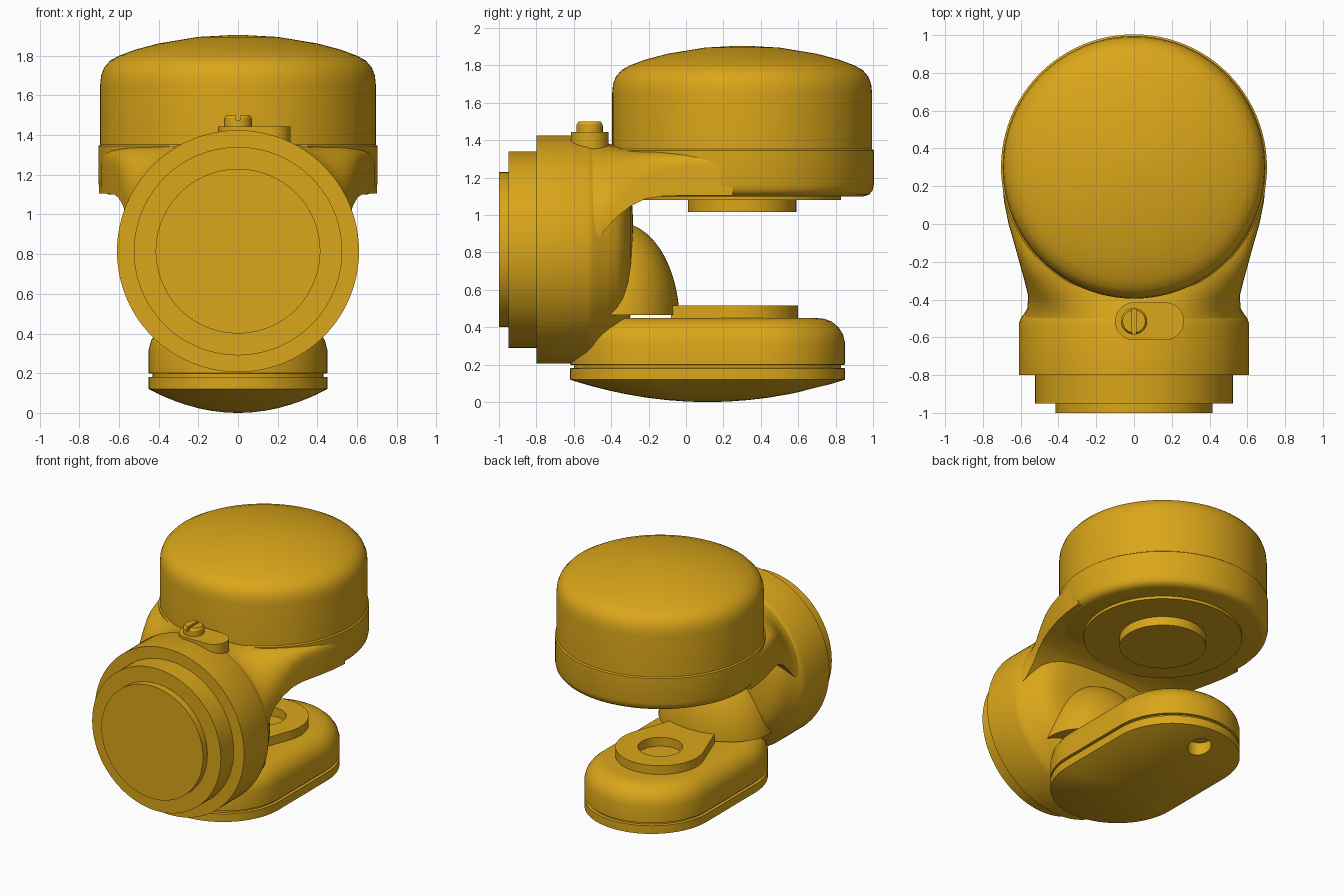
import bpy, bmesh
from math import sin, cos, pi, radians

if "Cube" in bpy.data.objects:
    bpy.data.objects.remove(bpy.data.objects["Cube"])

mat = bpy.data.materials.new("amber")
mat.diffuse_color = (0.70, 0.38, 0.01, 1)
mat.use_nodes = True
mat.node_tree.nodes["Principled BSDF"].inputs["Base Color"].default_value = mat.diffuse_color


def loft(name, rings, angle=32):
    """Skin a list of equal-length point rings and cap both ends."""
    bm = bmesh.new()
    vs = [[bm.verts.new(p) for p in ring] for ring in rings]
    n = len(vs[0])
    for a, b in zip(vs, vs[1:]):
        for i in range(n):
            j = (i + 1) % n
            bm.faces.new((a[i], a[j], b[j], b[i]))
    bm.faces.new(vs[0])
    bm.faces.new(vs[-1])
    bmesh.ops.recalc_face_normals(bm, faces=bm.faces)
    me = bpy.data.meshes.new(name)
    bm.to_mesh(me)
    bm.free()
    ob = bpy.data.objects.new(name, me)
    bpy.context.collection.objects.link(ob)
    me.materials.append(mat)
    smooth(ob, angle)
    return ob


def smooth(ob, angle=32):
    bpy.ops.object.select_all(action='DESELECT')
    ob.select_set(True)
    bpy.context.view_layer.objects.active = ob
    bpy.ops.object.shade_smooth_by_angle(angle=radians(angle))


def lathe(name, profile, center, axis='Z', n=96):
    """Revolve (radius, position) pairs around a z or y axis."""
    rings = []
    for r, h in profile:
        ring = []
        for i in range(n):
            c, s = r * cos(2 * pi * i / n), r * sin(2 * pi * i / n)
            ring.append((center[0] + c, center[1] + s, h) if axis == 'Z'
                        else (center[0] + c, h, center[1] + s))
        rings.append(ring)
    return loft(name, rings)


def cut(ob, cutter):
    m = ob.modifiers.new("cut", 'BOOLEAN')
    m.object, m.operation, m.solver = cutter, 'DIFFERENCE', 'EXACT'
    cutter.hide_render = True
    bpy.context.view_layer.objects.active = ob
    bpy.ops.object.modifier_apply(modifier=m.name)
    bpy.data.objects.remove(cutter)
    smooth(ob)


def stadium(y0, y1, r, z, inset=0, scale=1, n=32):
    """Long outline along y, inset or scaled about its middle."""
    r, mid, pts = r - inset, (y0 + y1) / 2, []
    for yc, start in ((y1, 0), (y0, pi)):
        for i in range(n + 1):
            t = start + pi * i / n
            pts.append((scale * r * cos(t), mid + scale * (yc + r * sin(t) - mid), z))
    return pts


# Domed drum with its slightly wider lower band
lathe("drum", [(.02, 1.905), (.2, 1.895), (.4, 1.862), (.52, 1.83), (.6, 1.80), (.645, 1.775),
               (.675, 1.74), (.69, 1.70), (.695, 1.65), (.695, 1.352), (.704, 1.345),
               (.704, 1.16), (.697, 1.13), (.68, 1.11), (.65, 1.10), (.02, 1.10)], (0, .3))
lathe("drum_base_plate", [(.53, 1.11), (.53, 1.08), (.02, 1.08)], (0, .3))
lathe("drum_spindle", [(.29, 1.10), (.29, 1.015), (.02, 1.015)], (0, .3))

# Stepped front cap and rounded body behind it
lathe("front_body", [(.02, -1), (.415, -1), (.415, -.95), (.525, -.95), (.525, -.80), (.61, -.80),
                     (.61, -.53), (.60, -.50), (.575, -.465), (.55, -.42), (.52, -.37),
                     (.48, -.335), (.42, -.31), (.34, -.295), (.2, -.285), (.02, -.28)],
      (0, .815), 'Y')

# Upper arm: arched section at the body turning into a flat slab at the drum
# rows: y, half width, bottom z, top z, squareness
rows = [(-.60, .60, .82, 1.42, 2), (-.50, .59, .84, 1.415, 2), (-.45, .565, .90, 1.395, 2.2),
        (-.38, .56, .98, 1.37, 2.8), (-.30, .58, 1.045, 1.355, 4), (-.22, .602, 1.085, 1.35, 6),
        (-.14, .624, 1.10, 1.349, 8), (0, .664, 1.105, 1.349, 9), (.12, .688, 1.105, 1.349, 9),
        (.25, .70, 1.105, 1.349, 9)]
rings = []
for y, w, zb, zt, k in rows:
    ring = []
    for i in range(49):
        c, s = cos(pi * i / 48), max(0, sin(pi * i / 48))
        x = w * abs(c) ** (2 / k) * (1 if c > 0 else -1)
        ring.append((x, y, zb + (zt - zb) * s ** (2 / k)))
    rings.append(ring)
loft("upper_arm", rings, 45)

# Lower arm with rounded top edge
lower = (-.17, .40, .45)
loft("lower_arm", [stadium(*lower, z, i) for z, i in
                   ((.16, .02), (.198, .02), (.2, 0), (.32, 0), (.365, .012), (.40, .035),
                    (.43, .07), (.445, .11), (.45, .16))])

# Bowl-shaped foot with a round socket near the back
foot = loft("foot", [stadium(*lower, .12 * s * s, 0, s) for s in
                     (.03, .15, .3, .45, .6, .72, .82, .9, .96, 1)]
            + [stadium(*lower, .18, 0), stadium(*lower, .182, .01)])
cut(foot, lathe("socket_cutter", [(.08, -.1), (.08, .15)], (0, .68), n=48))

# Bulge joining the body to the lower arm
lobe = []
for i in range(1, 24):
    t = pi * i / 48
    lobe.append([(.42 * cos(t) * cos(a), -.36 + .325 * cos(t) * sin(a), .43 + .53 * sin(t))
                 for a in (2 * pi * j / 64 for j in range(64))])
loft("neck_bulge", lobe)

# Ring pad on the lower arm: round back, tapered front
outline = [(.3 * cos(radians(a)), .3 + .3 * sin(radians(a))) for a in range(-25, 206, 5)]
outline += [(-.18, -.08), (.18, -.08)]
pad = loft("ring_pad", [[(x, y, z) for x, y in outline] for z in (.43, .515)])
cut(pad, lathe("pad_cutter", [(.15, .40), (.15, .6)], (0, .3), n=48))

# Small plate and slotted screw on top
tab = loft("screw_plate", [[(-y, x - .515, z) for x, y, _ in stadium(-.165, 0, .1, 0)]
                           for z in (1.33, 1.443)])
screw = lathe("screw", [(.07, 1.43), (.07, 1.485), (.06, 1.50), (.01, 1.50)], (0, -.515), n=48)
slot = loft("slot_cutter", [[(x, y - .515, z) for x, y in
                             ((-.01, -.1), (.01, -.1), (.01, .1), (-.01, .1))]
                            for z in (1.475, 1.55)])
cut(screw, slot)
